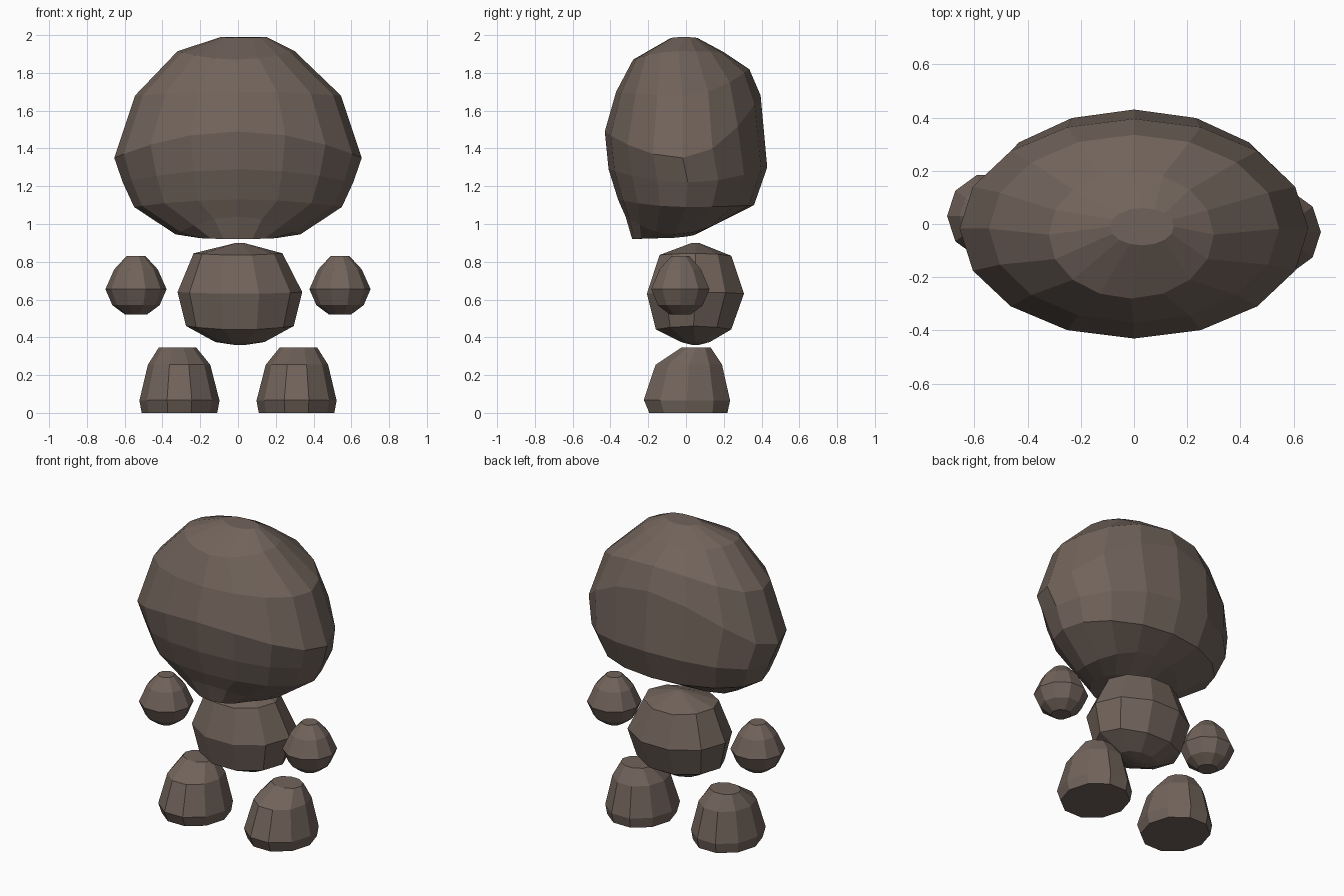
import bpy, bmesh, math

brown = bpy.data.materials.new("dark brown")
brown.diffuse_color = (0.165, 0.125, 0.104, 1)


def loft(name, rings, n, turn=0.0, flip=None):
    """Stack rings of (x centre, x radius, y front, y back, z side, z front, z back), top to bottom."""
    bm = bmesh.new()
    loops = []
    for cx, rx, yf, yb, zs, zf, zb in rings:
        loop = []
        for i in range(n):
            a = 2 * math.pi * (i + turn) / n
            c, s = math.cos(a), math.sin(a)
            z = zs + ((zf if s < 0 else zb) - zs) * s * s
            x, y = cx + rx * c, (yf + yb) / 2 + (yb - yf) / 2 * s
            if flip == "mirror":
                x = -x
            elif flip == "spin":
                x, y = -x, -y
            loop.append(bm.verts.new((x, y, z)))
        loops.append(loop)
    for a, b in zip(loops, loops[1:]):
        for i in range(n):
            j = (i + 1) % n
            bm.faces.new((a[i], a[j], b[j], b[i]))
    bm.faces.new(loops[0])
    bm.faces.new(loops[-1])
    bmesh.ops.recalc_face_normals(bm, faces=bm.faces)
    mesh = bpy.data.meshes.new(name)
    bm.to_mesh(mesh)
    bm.free()
    mesh.materials.append(brown)
    obj = bpy.data.objects.new(name, mesh)
    bpy.context.collection.objects.link(obj)
    return obj


# Large faceted head, leaning forward to a chin
loft("head", [
    (0.03, 0.12, -0.08, 0.06, 1.99, 1.985, 1.985),
    (-0.01, 0.31, -0.28, 0.20, 1.915, 1.87, 1.91),
    (0, 0.545, -0.37, 0.335, 1.68, 1.70, 1.82),
    (0, 0.655, -0.43, 0.395, 1.35, 1.49, 1.68),
    (0, 0.61, -0.41, 0.43, 1.22, 1.29, 1.30),
    (0, 0.55, -0.36, 0.36, 1.09, 1.13, 1.10),
    (0, 0.33, -0.32, 0.20, 0.945, 1.04, 1.02),
    (0, 0.20, -0.285, 0.04, 0.925, 0.92, 0.94),
], 16)

# Body
loft("body", [
    (0.01, 0.02, 0.03, 0.07, 0.90, 0.90, 0.90),
    (0, 0.235, -0.15, 0.25, 0.845, 0.835, 0.83),
    (0.01, 0.33, -0.22, 0.32, 0.64, 0.63, 0.63),
    (0.01, 0.285, -0.17, 0.25, 0.46, 0.44, 0.44),
    (0.01, 0.13, -0.03, 0.13, 0.375, 0.375, 0.375),
    (0.01, 0.03, 0.03, 0.07, 0.36, 0.36, 0.36),
], 10)

# Round hands
hand = [(0.54, r, -0.03 - r, -0.03 + r, z, z, z) for r, z in
        ((0.05, 0.83), (0.115, 0.76), (0.162, 0.655), (0.125, 0.57), (0.06, 0.522))]
loft("right_hand", hand, 10)
loft("left_hand", hand, 10, flip="spin")

# Feet with flat soles
foot = [
    (0.32, 0.10, -0.03, 0.135, 0.345, 0.345, 0.345),
    (0.312, 0.165, -0.17, 0.20, 0.255, 0.255, 0.255),
    (0.31, 0.212, -0.235, 0.245, 0.065, 0.07, 0.065),
    (0.31, 0.20, -0.205, 0.23, 0, 0, 0),
]
loft("right_foot", foot, 10)
loft("left_foot", foot, 10, flip="mirror")
